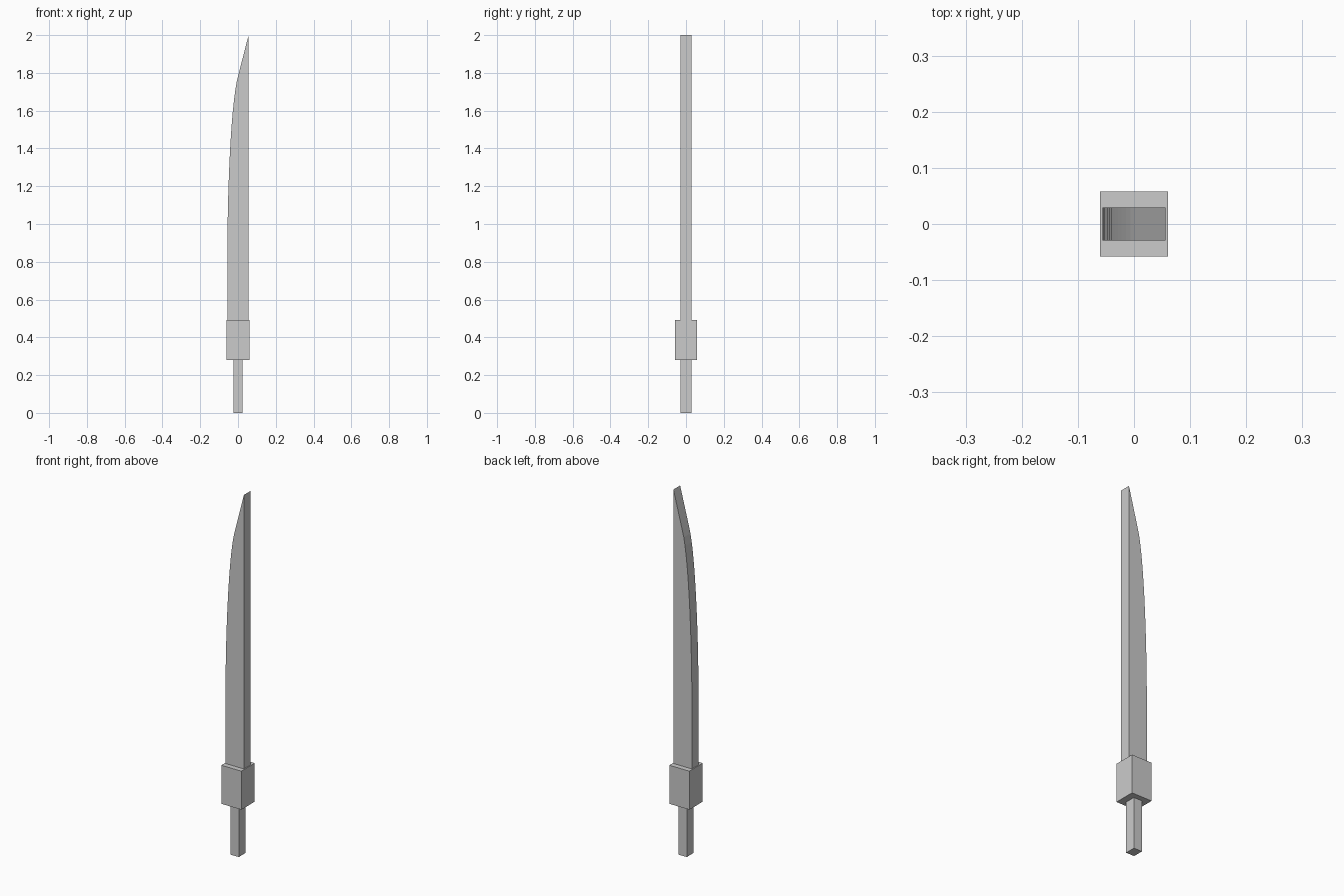
import bpy
import bmesh
from mathutils import Vector
from mathutils.geometry import interpolate_bezier

if "Cube" in bpy.data.objects:
    bpy.data.objects.remove(bpy.data.objects["Cube"])


def prism(name, outline, half_depth):
    """Extrude an x/z outline symmetrically along y."""
    bm = bmesh.new()
    face = bm.faces.new([bm.verts.new((x, -half_depth, z)) for x, z in outline])
    ext = bmesh.ops.extrude_face_region(bm, geom=[face], use_keep_orig=True)
    verts = [g for g in ext["geom"] if isinstance(g, bmesh.types.BMVert)]
    bmesh.ops.translate(bm, verts=verts, vec=(0, 2 * half_depth, 0))
    bmesh.ops.recalc_face_normals(bm, faces=bm.faces)
    mesh = bpy.data.meshes.new(name)
    bm.to_mesh(mesh)
    bm.free()
    obj = bpy.data.objects.new(name, mesh)
    bpy.context.collection.objects.link(obj)
    return obj


def box(name, half_x, half_y, z0, z1):
    return prism(name, [(-half_x, z0), (half_x, z0), (half_x, z1), (-half_x, z1)], half_y)


# Handle and square guard
box("handle", 0.025, 0.029, 0.0, 0.281)
box("guard", 0.061, 0.058, 0.281, 0.493)

# Blade: straight back, curved cutting edge, slanted tip
edge = interpolate_bezier(Vector((-0.056, 0.90)), Vector((-0.054, 1.25)),
                          Vector((-0.034, 1.67)), Vector((0.002, 1.79)), 13)
outline = [(0.056, 0.493), (0.056, 2.0)]
outline += [(p.x, p.y) for p in reversed(edge)]
outline.append((-0.056, 0.493))
prism("blade", outline, 0.029)
